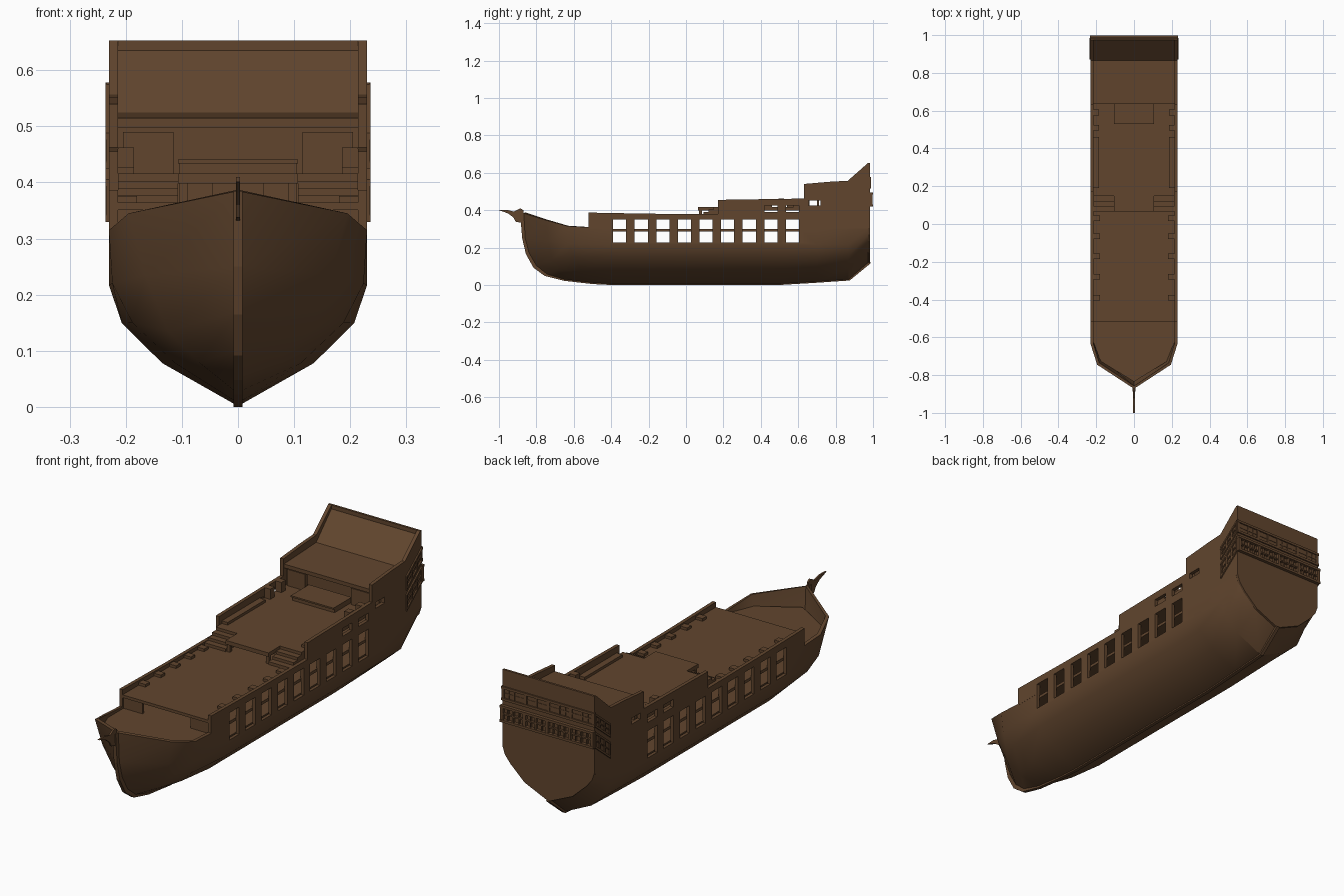
import bpy, bmesh
from mathutils import Vector

if "Cube" in bpy.data.objects:
    bpy.data.objects.remove(bpy.data.objects["Cube"])

wood = bpy.data.materials.new("brown_wood")
wood.diffuse_color = (0.12, 0.06, 0.027, 1)
wood.use_nodes = True
wood.node_tree.nodes["Principled BSDF"].inputs["Base Color"].default_value = wood.diffuse_color


def finish(name, bm):
    bmesh.ops.recalc_face_normals(bm, faces=bm.faces)
    me = bpy.data.meshes.new(name)
    bm.to_mesh(me)
    bm.free()
    me.materials.append(wood)
    ob = bpy.data.objects.new(name, me)
    bpy.context.collection.objects.link(ob)
    return ob


def add_prism(bm, pts, axis, lo, hi):
    """Extrude a 2D outline along an axis."""
    def place(p, h):
        return {"x": (h, p[0], p[1]), "y": (p[0], h, p[1]), "z": (p[0], p[1], h)}[axis]
    a = [bm.verts.new(place(p, lo)) for p in pts]
    b = [bm.verts.new(place(p, hi)) for p in pts]
    bm.faces.new(a)
    bm.faces.new(b[::-1])
    n = len(pts)
    for i in range(n):
        j = (i + 1) % n
        bm.faces.new((a[i], b[i], b[j], a[j]))


def prism(name, pts, axis, lo, hi, both=False):
    bm = bmesh.new()
    add_prism(bm, pts, axis, lo, hi)
    if both:
        add_prism(bm, pts, axis, -hi, -lo)
    return finish(name, bm)


def boxes(name, items, both=False):
    """Boxes given as (x0, x1, y0, y1, z0, z1), optionally on both sides."""
    bm = bmesh.new()
    for x0, x1, y0, y1, z0, z1 in items:
        for s in ((1, -1) if both else (1,)):
            add_prism(bm, [(s*x0, y0), (s*x1, y0), (s*x1, y1), (s*x0, y1)], "z", z0, z1)
    return finish(name, bm)


def mid(y, k):
    return [(.008, y, k), (.135, y, .075 + k*.5), (.207, y, .148 + k*.2),
            (.23, y, .217), (.23, y, .302)]


# Hull shell: cross sections from keel to rail, bow to stern
stations = [
    [(0, -.75, .055), (0, -.805, .10), (0, -.845, .17), (0, -.865, .25), (0, -.872, .385)],
    [(.008, -.65, .03), (.07, -.69, .08), (.125, -.715, .135), (.165, -.735, .235), (.195, -.745, .345)],
    [(.008, -.5, .012), (.112, -.56, .078), (.188, -.6, .15), (.224, -.63, .22), (.23, -.635, .315)],
    mid(-.4, .006), mid(.5, .006), mid(.7, .018), mid(.87, .03),
    [(.008, .974, .12), (.12, .974, .17), (.19, .974, .235), (.218, .974, .27), (.23, .974, .302)],
]
bm = bmesh.new()
rings = [[bm.verts.new((-x, y, z)) for x, y, z in reversed(s)] +
         [bm.verts.new(p) for p in s] for s in stations]
for a, b in zip(rings, rings[1:]):
    for i in range(9):
        bm.faces.new((a[i], a[i+1], b[i+1], b[i]))
bmesh.ops.remove_doubles(bm, verts=bm.verts, dist=1e-5)
hull = finish("hull", bm)
low = min(hull.data.polygons, key=lambda f: f.center.z)
if low.normal.z > 0:
    hull.data.flip_normals()
sol = hull.modifiers.new("thickness", "SOLIDIFY")
sol.thickness = .015
sol.offset = -1

# Stepped bulwarks
bulwark = prism("bulwarks", [(-.52, .302), (-.52, .387), (-.2, .381), (.17, .379), (.17, .455), (.63, .462),
                (.63, .54), (.77, .552), (.865, .557), (.974, .653), (.974, .302)],
                "x", .214, .23, True)

# Gun ports cut through both sides
port_y = [-.355 + .1155*i for i in range(9)]
cuts = [(-.3, .3, y-.035, y+.035, .228, .351) for y in port_y]
cuts += [(-.3, .3, y-.035, y+.035, .389, .424) for y in port_y[-2:]]
cuts.append((-.3, .3, .655, .72, .425, .452))
cutter = boxes("port_cutter", cuts)
cutter.hide_render = True
for ob in (hull, bulwark):
    m = ob.modifiers.new("ports", "BOOLEAN")
    m.object = cutter
    m.operation = "DIFFERENCE"
    m.solver = "EXACT"
    bpy.ops.object.select_all(action="DESELECT")
    ob.select_set(True)
    bpy.context.view_layer.objects.active = ob
    for mod in list(ob.modifiers):
        bpy.ops.object.modifier_apply(modifier=mod.name)
bpy.data.objects.remove(cutter)
bpy.ops.object.select_all(action="DESELECT")
hull.select_set(True)
bpy.context.view_layer.objects.active = hull
bpy.ops.object.shade_smooth_by_angle(angle=.6)

# Keel, stem and stern post
prism("keel", [(-.887, .385), (-.876, .25), (-.856, .165), (-.815, .092), (-.755, .048), (-.65, .022),
      (-.5, .005), (-.4, 0), (.5, 0), (.7, .012), (.875, .024), (.99, .118), (.97, .13), (.86, .04),
      (.5, .012), (-.4, .012), (-.65, .036), (-.745, .065), (-.8, .11), (-.84, .175), (-.86, .25),
      (-.867, .385)], "x", -.008, .008)
prism("beakhead", [(-1, .4), (-.96, .402), (-.92, .392), (-.885, .41), (-.87, .40), (-.87, .33),
      (-.91, .338), (-.922, .36), (-.95, .382)], "x", -.004, .004)

# Transom plate
side = [(.008, .12), (.12, .17), (.19, .235), (.218, .27), (.23, .305), (.23, .653)]
prism("transom", side + [(-x, z) for x, z in reversed(side)], "y", .974, .984)

# Decks
prism("gun_deck", [(0, -.835), (.178, -.725), (.215, -.625), (.215, .96),
      (-.215, .96), (-.215, -.625), (-.178, -.725)], "z", .287, .3)
boxes("lower_deck", [(-.205, .205, -.5, .86, .212, .226)])
boxes("main_deck", [(-.215, .215, -.52, .95, .351, .364)])
prism("upper_deck", [(-.107, .065), (.107, .065), (.107, .175), (.215, .175), (.215, .95),
      (-.215, .95), (-.215, .175), (-.107, .175)], "z", .398, .416)
prism("poop_deck", [(.635, .498), (.635, .515), (.865, .525), (.974, .635), (.974, .61), (.87, .505)],
      "x", -.215, .215)

# Stairs on both sides of the balcony
boxes("stairs", [(.107, .214, .065 + .0275*i, .0925 + .0275*i, .364, .377 + .013*i)
                 for i in range(4)], True)

# Bulkheads below each deck edge
boxes("fore_bulkhead", [(.12, .215, -.512, -.5, .3, .351)], True)
boxes("balcony_wall", [(.045, .107, .16, .172, .364, .398), (.09, .105, .07, .085, .364, .398)], True)
boxes("poop_wall", [(-.215, .215, .7, .712, .416, .5)])
boxes("poop_wall_panels", [(.115, .205, .645, .66, .416, .49)], True)
boxes("cabin_hatch", [(-.105, .105, .54, .66, .416, .434), (-.107, .107, .53, .66, .434, .441)])

# Blocks and ledges along the bulwarks
boxes("deck_blocks", [(.18, .214, y-.015, y+.015, .364, .376)
                      for y in (-.39, -.28, -.17, -.065, .03)], True)
boxes("side_ledges", [(.185, .214, .19, .46, .416, .428)], True)
boxes("rail_blocks", [(.185, .214, y-.015, y+.015, .416, .462) for y in (.51, .59)], True)

# Stern galleries: rails and posts across the transom and along the sides
for name, z0, z1, y1 in (("lower_gallery", .42, .495, .999), ("upper_gallery", .515, .578, .99)):
    t = .011
    zm = (z0 + z1) / 2
    bars = [(-.234, .234, .98, y1, z0, z0+t), (-.234, .234, .98, y1, z1-t, z1),
            (-.23, .23, .98, y1-.004, zm-.003, zm+.003)]
    for i in range(9):
        x = -.226 + .0565*i
        w = .007 if i % 2 == 0 else .003
        bars.append((x-w, x+w, .98, y1-.002, z0+t, z1-t))
    for i in range(8):
        x = -.198 + .0565*i
        bars.append((x-.002, x+.002, .98, y1-.005, z0+t, z1-t))
    boxes(name, bars)
    bm = bmesh.new()
    drop = .09
    for a, b, out in ((z0, z0+t, .236), (z1-t, z1, .236), (zm-.003, zm+.003, .234)):
        for lo, hi in ((.228, out), (-out, -.228)):
            add_prism(bm, [(.872, a-drop), (.984, a), (.984, b), (.872, b-drop)], "x", lo, hi)
    for y in (.872, .908, .943, .976):
        d0, d1 = drop*(.984-y)/.112, drop*(.976-y)/.112
        for lo, hi in ((.228, .235), (-.235, -.228)):
            add_prism(bm, [(y, z0-d0), (y+.008, z0-d1), (y+.008, z1-d1), (y, z1-d0)], "x", lo, hi)
    finish(name + "_sides", bm)
